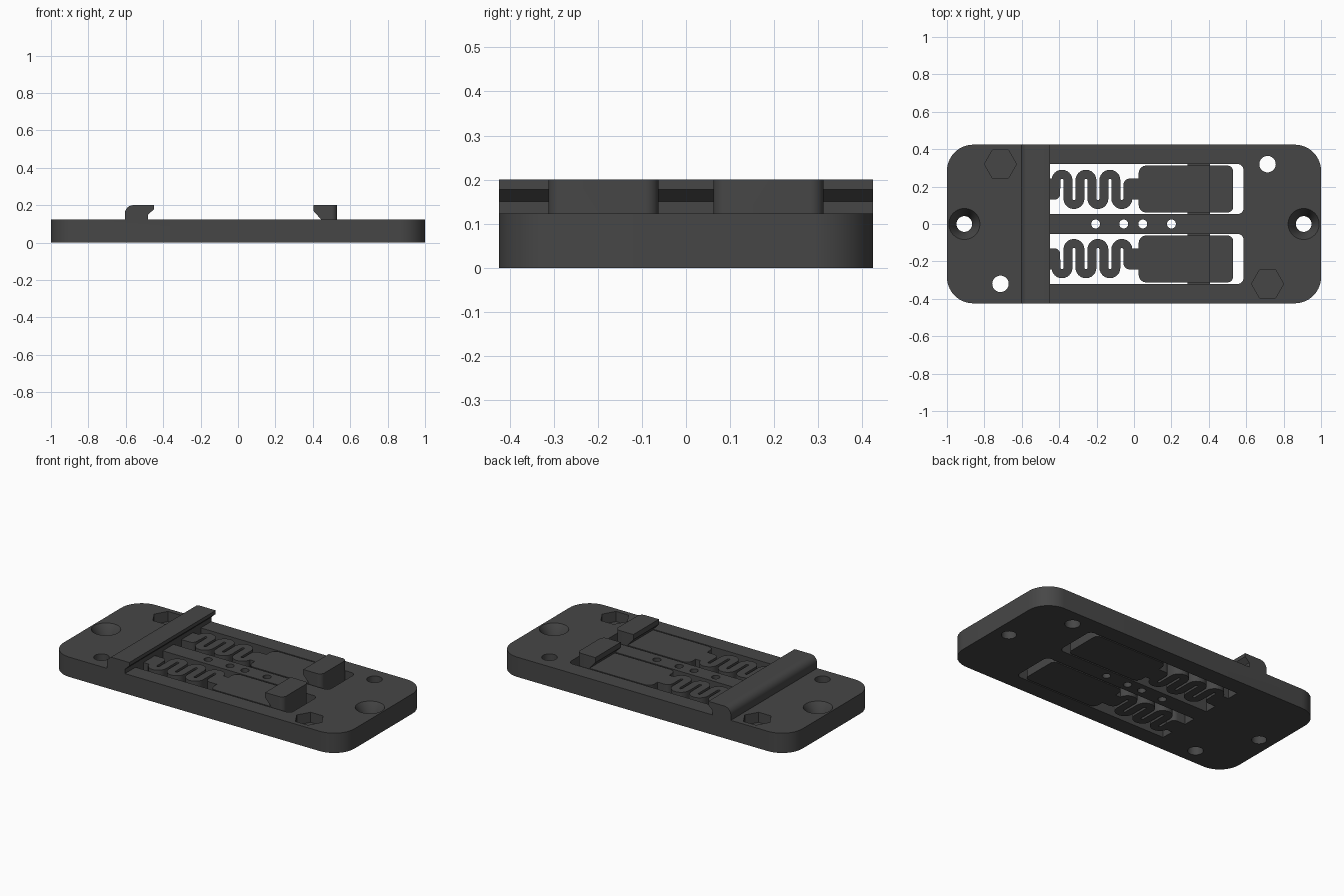
import bpy, bmesh, math

if "Cube" in bpy.data.objects:
    bpy.data.objects.remove(bpy.data.objects["Cube"])

T = 0.123   # plate thickness
TOP = 0.2   # height of the hooks

mat = bpy.data.materials.new("dark grey plastic")
mat.diffuse_color = (0.062, 0.062, 0.062, 1)
mat.use_nodes = True
mat.node_tree.nodes["Principled BSDF"].inputs["Base Color"].default_value = mat.diffuse_color


def finish(name, bm):
    bmesh.ops.recalc_face_normals(bm, faces=bm.faces[:])
    me = bpy.data.meshes.new(name)
    bm.to_mesh(me)
    bm.free()
    ob = bpy.data.objects.new(name, me)
    bpy.context.collection.objects.link(ob)
    me.materials.append(mat)
    return ob


def prism(name, pts, lo, hi, axis="z"):
    """Extrude a closed outline along z (xy points) or y (xz points)."""
    bm = bmesh.new()
    put = (lambda p, h: (p[0], p[1], h)) if axis == "z" else (lambda p, h: (p[0], h, p[1]))
    a = [bm.verts.new(put(p, lo)) for p in pts]
    b = [bm.verts.new(put(p, hi)) for p in pts]
    bm.faces.new(a)
    bm.faces.new(b)
    for i in range(len(pts)):
        j = (i + 1) % len(pts)
        bm.faces.new((a[i], a[j], b[j], b[i]))
    return finish(name, bm)


def arc(cx, cy, r, a0, a1, n):
    return [(cx + r * math.cos(math.radians(a0 + (a1 - a0) * i / n)),
             cy + r * math.sin(math.radians(a0 + (a1 - a0) * i / n))) for i in range(n + 1)]


def rounded(x0, x1, y0, y1, r_left, r_right, n=8):
    """Rectangle outline with separate corner radii at its left and right ends."""
    pts = []
    for x, y, r, sx, sy, a in ((x1, y1, r_right, -1, -1, 0), (x0, y1, r_left, 1, -1, 90),
                               (x0, y0, r_left, 1, 1, 180), (x1, y0, r_right, -1, 1, 270)):
        pts += arc(x + sx * r, y + sy * r, r, a, a + 90, n) if r else [(x, y)]
    return pts


def cone(name, x, y, r0, r1, z0, z1, n=40):
    bm = bmesh.new()
    bmesh.ops.create_cone(bm, cap_ends=True, segments=n, radius1=r0, radius2=r1, depth=z1 - z0)
    # first vertex points along +x, so six sides give points on the x axis
    ang = math.atan2(bm.verts[:][0].co.y, bm.verts[:][0].co.x)
    c, s = math.cos(-ang), math.sin(-ang)
    for v in bm.verts:
        px, py, pz = v.co
        v.co = (x + c * px - s * py, y + s * px + c * py, pz + (z0 + z1) / 2)
    return finish(name, bm)


def boolean(ob, tool, op):
    m = ob.modifiers.new(op.lower(), "BOOLEAN")
    m.operation, m.solver, m.object = op, "EXACT", tool
    tool.hide_render = True
    bpy.context.view_layer.objects.active = ob
    bpy.ops.object.modifier_apply(modifier=m.name)
    bpy.data.objects.remove(tool)


def ribbon(name, path, width, lo, hi):
    """Flat strip of constant width that follows a path."""
    bm = bmesh.new()
    rings = []
    for i, (x, y) in enumerate(path):
        p, q = path[max(i - 1, 0)], path[min(i + 1, len(path) - 1)]
        d = math.hypot(q[0] - p[0], q[1] - p[1])
        nx, ny = -(q[1] - p[1]) / d * width / 2, (q[0] - p[0]) / d * width / 2
        rings.append([bm.verts.new(v) for v in ((x + nx, y + ny, lo), (x - nx, y - ny, lo),
                                                (x - nx, y - ny, hi), (x + nx, y + ny, hi))])
    for a, b in zip(rings, rings[1:]):
        for k in range(4):
            bm.faces.new((a[k], a[(k + 1) % 4], b[(k + 1) % 4], b[k]))
    bm.faces.new(rings[0])
    bm.faces.new(rings[-1])
    return finish(name, bm)


# Base plate with two windows
plate = prism("base_plate", rounded(-1, 1, -0.424, 0.424, 0.14, 0.14, 14), 0, T)
for lo, hi in ((0.053, 0.32), (-0.32, -0.053)):
    boolean(plate, prism("window_cutter", rounded(-0.48, 0.585, lo, hi, 0, 0.03), -0.1, 0.3), "DIFFERENCE")

# Nut pockets with screw holes
for x in (-0.714, 0.714):
    for y in (-0.32, 0.32):
        boolean(plate, cone("hole_cutter", x, y, 0.044, 0.044, -0.1, 0.3), "DIFFERENCE")
        boolean(plate, cone("nut_cutter", x, y, 0.086, 0.086, 0.06, 0.3, 6), "DIFFERENCE")

# Countersunk end holes
for x in (-0.907, 0.907):
    boolean(plate, cone("hole_cutter", x, 0, 0.042, 0.042, -0.1, 0.3), "DIFFERENCE")
    boolean(plate, cone("sink_cutter", x, 0, 0.042, 0.083 + 0.013, 0.05, T + 0.023), "DIFFERENCE")

# Small holes along the centre bar
for x in (-0.205, -0.055, 0.047, 0.2):
    boolean(plate, cone("pin_cutter", x, 0, 0.024, 0.024, -0.1, 0.3, 24), "DIFFERENCE")

# Fixed hook rail across the plate
rail = prism("fixed_rail", [(-0.605, T - 0.01), (-0.48, T - 0.01), (-0.48, 0.15), (-0.45, 0.178), (-0.45, TOP)]
             + arc(-0.56, TOP - 0.045, 0.045, 90, 180, 10), -0.424, 0.424, "y")
boolean(plate, rail, "UNION")

# Sliding latch: body, neck, hook
outline = rounded(0.025, 0.53, 0.062, 0.312, 0.04, 0.03)
latch = prism("sliding_latch", outline, 0, T)
boolean(latch, prism("neck", rounded(-0.057, 0.06, 0.13, 0.243, 0.035, 0), 0, T), "UNION")
hook = prism("hook", [(0.445, T - 0.02), (0.445, T), (0.405, 0.168), (0.405, TOP), (0.53, TOP),
                      (0.53, T - 0.02)], 0.062, 0.312, "y")
boolean(hook, prism("hook_trim", rounded(0.405, 0.53, 0.062, 0.312, 0, 0.03), 0, 0.3), "INTERSECT")
boolean(latch, hook, "UNION")

# Guide tongues on the latch sides
guide = prism("guide_tongue", rounded(0.285, 0.405, 0.052, 0.322, 0, 0), 0.042, 0.082)
boolean(latch, guide, "UNION")

# Serpentine spring and its anchor
step, x0 = 0.064, -0.417
path = [(x0, 0.19)]
for i in range(6):
    cx = x0 + (i + 0.5) * step
    if i % 2 == 0:
        path += arc(cx, 0.234, step / 2, 180, 0, 12)
    else:
        path += arc(cx, 0.136, step / 2, 180, 360, 12)
path.append((x0 + 6 * step, 0.19))
spring = ribbon("spring", path, 0.048, 0, T)
anchor = prism("anchor", rounded(-0.48, -0.395, 0.13, 0.243, 0, 0.03), 0, T)
boolean(spring, anchor, "UNION")

# Mirror the moving parts to the other window
for ob in (latch, spring):
    m = ob.modifiers.new("mirror", "MIRROR")
    m.use_axis = (False, True, False)
    m.use_clip = False
    m.use_mirror_merge = False
    bpy.context.view_layer.objects.active = ob
    bpy.ops.object.modifier_apply(modifier=m.name)

# Smooth curved walls, keep edges sharp
for ob in bpy.data.objects:
    ob.select_set(True)
bpy.context.view_layer.objects.active = plate
bpy.ops.object.shade_smooth_by_angle(angle=math.radians(30))
